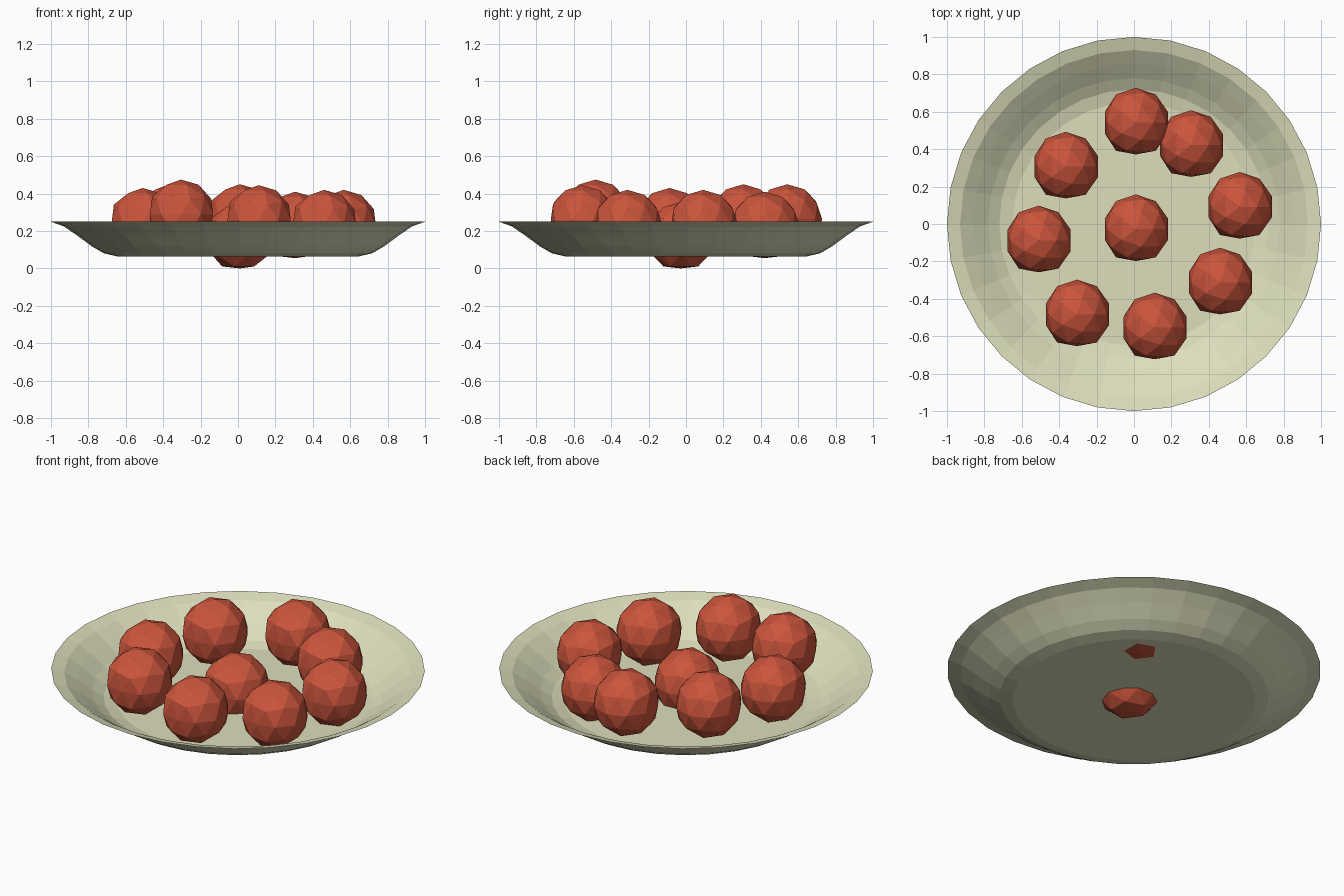
import bpy, bmesh, math

if "Cube" in bpy.data.objects:
    bpy.data.objects.remove(bpy.data.objects["Cube"])

def material(name, col):
    m = bpy.data.materials.new(name)
    m.diffuse_color = (*col, 1)
    m.use_nodes = True
    m.node_tree.nodes["Principled BSDF"].inputs["Base Color"].default_value = m.diffuse_color
    return m

def add_object(name, mesh, loc=(0, 0, 0)):
    ob = bpy.data.objects.new(name, mesh)
    ob.location = loc
    bpy.context.collection.objects.link(ob)
    return ob

cream = material("glazed_cream", (0.72, 0.73, 0.50))
red = material("tomato_red", (0.60, 0.09, 0.045))

# Shallow plate: thin profile spun round, outer side then inner side
SIDES = 32
profile = [(0.65, 0.065), (0.72, 0.082), (0.78, 0.117), (0.86, 0.176), (0.93, 0.224), (1.0, 0.25),
           (0.93, 0.23), (0.86, 0.183), (0.78, 0.125), (0.72, 0.09), (0.65, 0.073)]
bm = bmesh.new()
rings = []
for r, z in profile:
    rings.append([bm.verts.new((r * math.cos(2 * math.pi * i / SIDES),
                                r * math.sin(2 * math.pi * i / SIDES), z)) for i in range(SIDES)])
for a, b in zip(rings, rings[1:]):
    for i in range(SIDES):
        j = (i + 1) % SIDES
        bm.faces.new((a[i], a[j], b[j], b[i]))
bm.faces.new(rings[0][::-1])
bm.faces.new(rings[-1])
bmesh.ops.recalc_face_normals(bm, faces=bm.faces)
plate = bpy.data.meshes.new("plate")
bm.to_mesh(plate)
bm.free()
plate.materials.append(cream)
add_object("plate", plate)

# Chunky faceted ball: pointed on top and at the back, flat at the bottom, front and left
bm = bmesh.new()
bmesh.ops.create_icosphere(bm, subdivisions=2, radius=0.186)
for v in bm.verts:
    v.co.x = max(v.co.x * 0.97, -0.166)
    v.co.y = max(v.co.y, -0.170)
    v.co.z = max(v.co.z, -0.169)
hull = bmesh.ops.convex_hull(bm, input=bm.verts)
bmesh.ops.dissolve_limit(bm, angle_limit=0.02, verts=bm.verts, edges=bm.edges)
bmesh.ops.recalc_face_normals(bm, faces=bm.faces)
ball = bpy.data.meshes.new("ball")
bm.to_mesh(ball)
bm.free()
ball.materials.append(red)

# Ball places: x, y of the middle and height of the top
places = [(0.01, -0.02, 0.355), (0.01, 0.55, 0.45), (0.305, 0.43, 0.41),
          (0.565, 0.10, 0.42), (0.46, -0.305, 0.42), (0.11, -0.545, 0.445),
          (-0.305, -0.475, 0.475), (-0.51, -0.08, 0.43), (-0.365, 0.315, 0.45)]
for n, (x, y, top) in enumerate(places):
    add_object(f"ball_{n + 1}", ball, (x, y - 0.008, top - 0.186))
